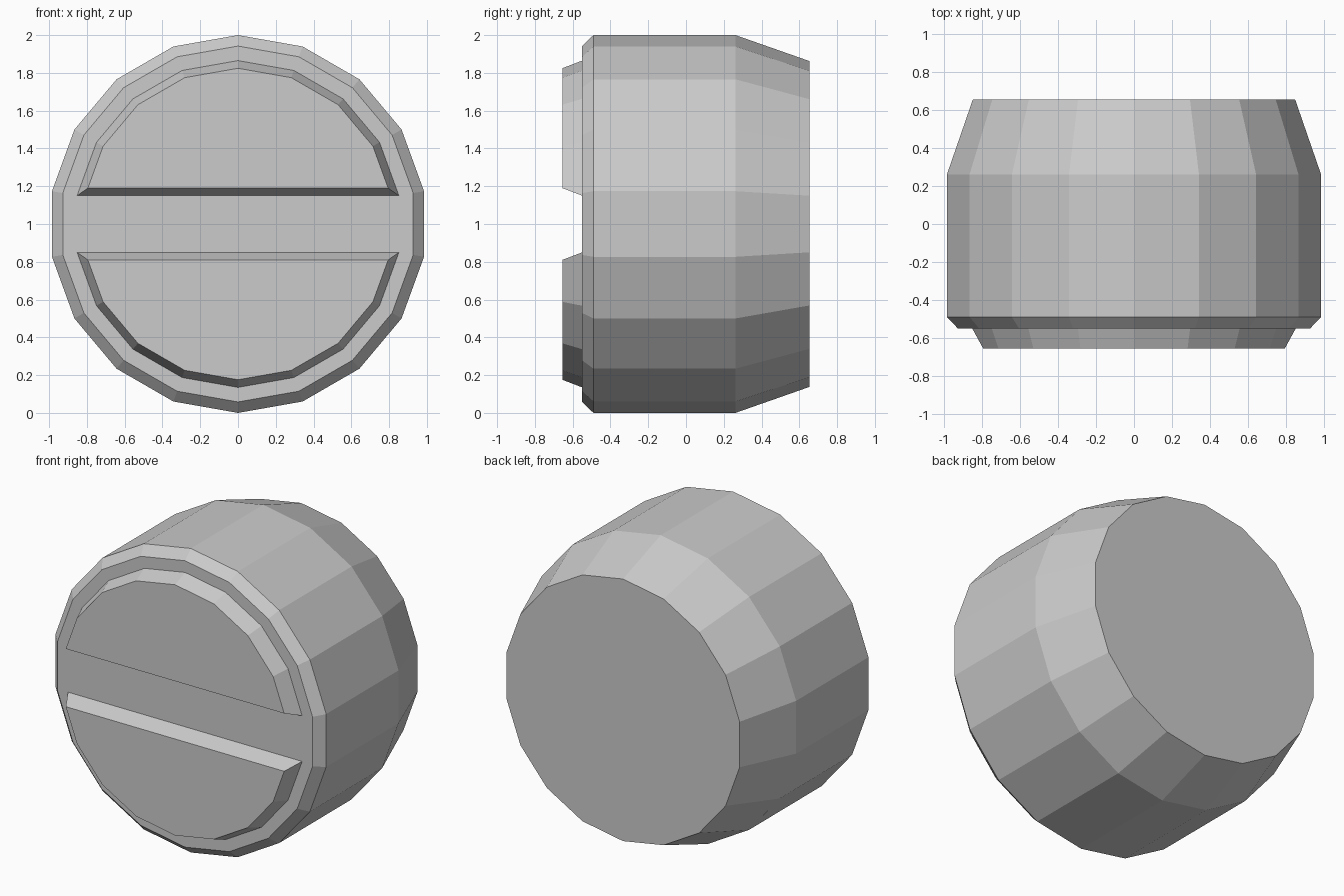
import bpy, bmesh
from math import sin, cos, radians

if "Cube" in bpy.data.objects:
    bpy.data.objects.remove(bpy.data.objects["Cube"])

SIDES = 18
# Body profile from back to front: (y, radius); the last ring bounds the pads
PROFILE = [(0.655, 0.862), (0.262, 1.0), (-0.49, 1.0), (-0.55, 0.942), (-0.55, 0.865)]
PAD_INSET, PAD_HEIGHT = 0.04, 0.105

bm = bmesh.new()


def ring(y, r):
    # vertex 0 sits at 10 degrees, so a vertex points straight up
    angles = [radians(10 + i * 360 / SIDES) for i in range(SIDES)]
    return [bm.verts.new((r * cos(a), y, 1 + r * sin(a))) for a in angles]


# Faceted body with chamfered front rim and tapered back
rings = [ring(y, r) for y, r in PROFILE]
for a, b in zip(rings, rings[1:]):
    for i in range(SIDES):
        j = (i + 1) % SIDES
        bm.faces.new((a[i], a[j], b[j], b[i]))
bm.faces.new(rings[0])

# Front face: upper pad, central slot, lower pad
f = rings[-1]
half = SIDES // 2
upper = bm.faces.new(f[:half])
lower = bm.faces.new(f[half:])
bm.faces.new((f[0], f[half - 1], f[half], f[-1]))
bmesh.ops.recalc_face_normals(bm, faces=bm.faces)

# Raise both pads with sloping sides
bmesh.ops.inset_individual(bm, faces=[upper, lower], thickness=PAD_INSET,
                           depth=PAD_HEIGHT, use_even_offset=True)

mesh = bpy.data.meshes.new("slotted_knob")
bm.to_mesh(mesh)
bm.free()
knob = bpy.data.objects.new("slotted_knob", mesh)
bpy.context.collection.objects.link(knob)
